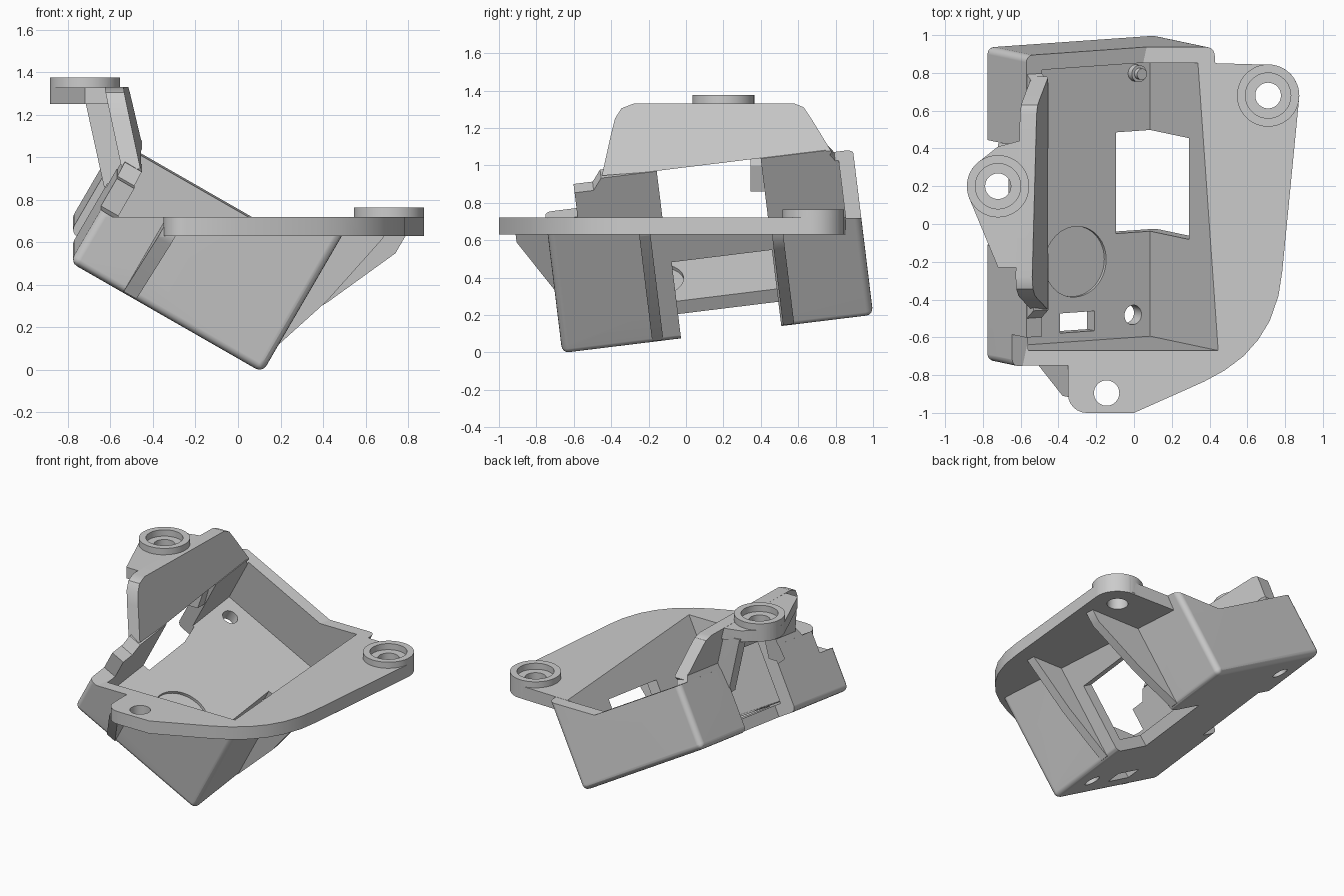
import bpy, bmesh, math
from mathutils import Matrix, Vector

if "Cube" in bpy.data.objects:
    bpy.data.objects.remove(bpy.data.objects["Cube"])

# Tilted tray frame: a = up the floor (to -x), b = along the tray (+y), c = floor normal
T7 = Matrix.Rotation(math.radians(7), 3, 'X')
U, V, W = (T7 @ Vector(d) for d in ((-.866, 0, .5), (0, 1, 0), (.5, 0, .866)))
O = Vector((.115, -.66, -.017))
LOCAL = lambda p: O + U * p[0] + V * p[1] + W * p[2]
WORLD = lambda p: Vector(p)


def finish(bm, name, frame):
    for v in bm.verts:
        v.co = frame(v.co)
    bm.normal_update()
    bmesh.ops.recalc_face_normals(bm, faces=bm.faces[:])
    if bm.calc_volume(signed=True) < 0:
        bmesh.ops.reverse_faces(bm, faces=bm.faces[:])
    me = bpy.data.meshes.new(name)
    bm.to_mesh(me)
    bm.free()
    ob = bpy.data.objects.new(name, me)
    bpy.context.collection.objects.link(ob)
    return ob


def block(name, lo, hi, frame=LOCAL, bevel=0):
    bm = bmesh.new()
    bmesh.ops.create_cube(bm, size=1)
    for v in bm.verts:
        v.co = [(l + h) / 2 + (h - l) * t for l, h, t in zip(lo, hi, v.co)]
    if bevel:
        bmesh.ops.bevel(bm, geom=bm.edges[:], offset=bevel, segments=4,
                        profile=.5, affect='EDGES')
    return finish(bm, name, frame)


def prism(name, pts, axis, lo, hi, frame=LOCAL, shift=None):
    """Extrude a 2D profile along an axis; shift(p) slides each point along it."""
    bm = bmesh.new()
    rings = []
    for h in (lo, hi):
        ring = []
        for p in pts:
            q = list(p)
            q.insert(axis, h + (shift(p) if shift else 0))
            ring.append(bm.verts.new(q))
        rings.append(ring)
    bm.faces.new(rings[0])
    bm.faces.new(rings[1])
    n = len(pts)
    for i in range(n):
        j = (i + 1) % n
        bm.faces.new((rings[0][i], rings[0][j], rings[1][j], rings[1][i]))
    return finish(bm, name, frame)


def arc(cx, cy, r, a0, a1, n):
    return [(cx + r * math.cos(math.radians(a0 + (a1 - a0) * i / n)),
             cy + r * math.sin(math.radians(a0 + (a1 - a0) * i / n))) for i in range(n + 1)]


def disc(name, x, y, r, lo, hi, frame=WORLD):
    return prism(name, arc(x, y, r, 0, 360, 48)[:-1], 2, lo, hi, frame)


def boolean(ob, tool, op):
    tool.hide_render = True
    m = ob.modifiers.new(op, 'BOOLEAN')
    m.operation, m.object, m.solver = op, tool, 'EXACT'
    bpy.context.view_layer.objects.active = ob
    bpy.ops.object.modifier_apply(modifier=m.name)
    bpy.data.objects.remove(tool)


def add(ob, *tools):
    for t in tools:
        boolean(ob, t, 'UNION')


def cut(ob, *tools):
    for t in tools:
        boolean(ob, t, 'DIFFERENCE')


# Tray body with gussets, cut level at the flange
A1, B1 = 1.045, 1.675
tray = block("bracket_body", (0, 0, 0), (A1, B1, 1.2), bevel=.038)
add(tray,
    prism("gusset_near", [(.04, .02), (0, .02), (-.12, .395), (-.2, .785), (-.2, .95), (.04, .95)],
          1, .485, .545),
    prism("gusset_far", [(.04, .02), (0, .02), (-.17, .32), (-.33, .68), (-.33, .95), (.04, .95)],
          1, 1.19, 1.25),
    prism("gusset_front", [(.04, .01), (0, .01), (-.17, .33), (-.17, .6), (.04, .6)], 0, .69, .76))
cut(tray, block("level_cut", (-3, -3, .719), (3, 3, 3), WORLD))

# Raised left and back walls, following the tilt
rim = block("raised_walls", (0, 0, 0), (A1, B1, .8), bevel=.038)
cut(rim, block("rim_cut", (-1, -1, .44), (2, 3, 2)),
    block("front_rim_cut", (-1, -1, .29), (2, .17, 2)))
add(tray, rim)

# Mounting flange
outline = ([(.3, .855)] + arc(.71, .68, .165, 80, -8, 12)
           + [(.785, -.25), (.765, -.38), (.72, -.51), (.66, -.61), (.58, -.7), (.48, -.775),
              (.37, -.835), (0, -1)]
           + arc(-.25, -.9, .1, 270, 180, 6) + [(-.35, -.7), (.3, -.6)])
add(tray, prism("flange", outline, 2, .63, .72, WORLD),
    disc("flange_boss", .71, .68, .165, .64, .763))

# Left wall up to the fold line, then the leaning tower plate
add(tray, prism("left_wall", [(.12, .1), (.17, .29), (.32, .51), (1.53, .51), (1.58, .43), (1.58, .1)],
                0, .94, A1 - .003))
lean = lambda p: -.22 * ((p[1] - .96) - .122 * (p[0] + .45))
tower = [(-.45, .945), (-.4, 1.17), (-.38, 1.25), (-.345, 1.305), (-.28, 1.33),
         (.58, 1.33), (.63, 1.31), (.67, 1.25), (.78, 1.07), (.76, 1.04)]
add(tray, prism("tower_plate", tower, 0, -.55, -.462, WORLD, lean))

# Hollow of the tray
cut(tray, block("hollow", (.08, .08, .08), (.95, 1.592, 1.0)))

# Top tab with boss, carried by two side gussets
tab = [(-.57, .45), (-.72, .41)] + arc(-.72, .2, .165, 125, 202, 14) + [(-.72, -.23), (-.57, -.23)]
add(tray, prism("top_tab", tab, 2, 1.25, 1.329, WORLD),
    disc("tab_boss", -.72, .2, .165, 1.252, 1.375))

# Windows: floor/right corner, left wall, small floor slot
cut(tray, block("corner_window", (-.08, .64, -.1), (.29, 1.18, .49)),
    block("left_window", (.9, .62, .0), (1.3, 1.18, .51)),
    block("left_notch", (.77, .5, -.1), (1.3, 1.18, .2)),
    block("floor_slot", (.42, .13, -.1), (.63, .235, .2)))
add(tray, *[prism("tab_gusset", [(-.72, 1.27), (-.57, 1.27), (-.51, 1.0), (-.56, .86), (-.63, .86)],
                  1, y, y + .08, WORLD) for y in (-.225, .345)])

# Screw holes, counterbores, floor recess and pins
for x, y, z in ((.71, .68, .72), (-.72, .2, 1.33)):
    cut(tray, disc("counterbore", x, y, .12, z, z + .2),
        disc("screw_hole", x, y, .068, z - .2, z + .2))
cut(tray, disc("front_hole", -.145, -.895, .067, .5, .9),
    disc("floor_recess", .537, .505, .188, .06, .2, LOCAL))
for a, b in ((.185, .2), (.84, 1.46)):
    cut(tray, disc("floor_hole", a, b, .052, -.1, .2, LOCAL))
for a, b in ((.17, 1.49), (.84, .19)):
    add(tray, disc("pin_base", a, b, .045, .05, .12, LOCAL),
        disc("pin_tip", a, b, .03, .06, .15, LOCAL))

# Smooth rounded corners, keep the folds sharp
bpy.ops.object.select_all(action='DESELECT')
tray.select_set(True)
bpy.context.view_layer.objects.active = tray
bpy.ops.object.shade_smooth_by_angle(angle=math.radians(28))
wn = tray.modifiers.new("flat_faces", 'WEIGHTED_NORMAL')
wn.keep_sharp = True
